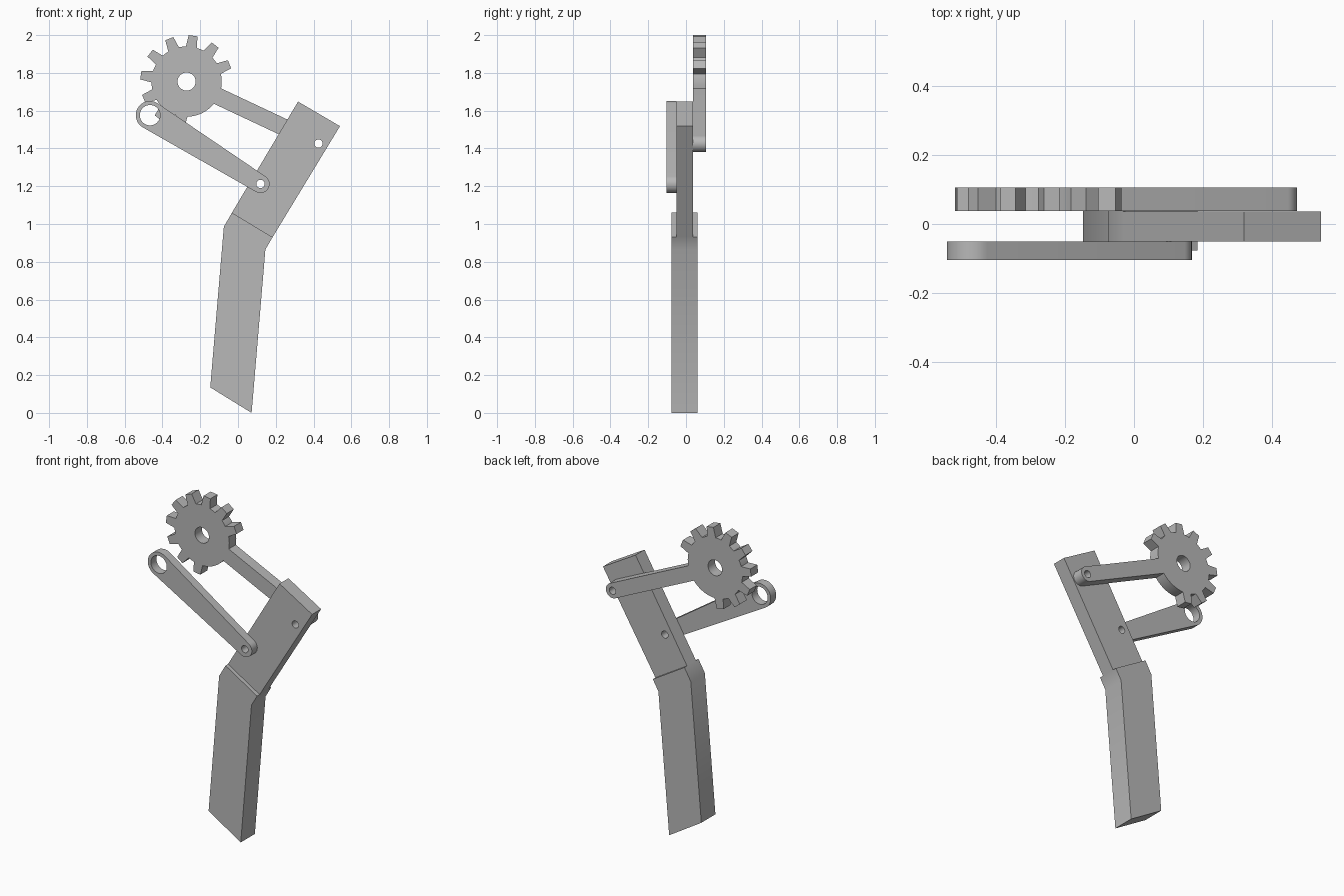
import bpy, bmesh
from math import radians, cos, sin, atan2, acos, asin, pi, hypot

cube = bpy.data.objects.get("Cube")
if cube:
    bpy.data.objects.remove(cube, do_unlink=True)

# One plain grey for everything
grey = bpy.data.materials.new("plain_grey")
grey.use_nodes = True
grey.diffuse_color = (0.48, 0.48, 0.48, 1)
grey.node_tree.nodes["Principled BSDF"].inputs["Base Color"].default_value = grey.diffuse_color


def arc(centre, r, start, end, steps):
    return [(centre[0] + r * cos(start + (end - start) * i / steps),
             centre[1] + r * sin(start + (end - start) * i / steps))
            for i in range(steps + 1)]


def hole(centre, r, steps=32):
    return arc(centre, r, 0, 2 * pi, steps)[:-1]


def plate(name, outline, holes, y_front, y_back):
    """Filled XZ outline with holes, given thickness along Y."""
    curve = bpy.data.curves.new(name, "CURVE")
    curve.dimensions = "2D"
    curve.fill_mode = "BOTH"
    curve.extrude = (y_back - y_front) / 2
    for loop in [outline] + holes:
        spline = curve.splines.new("POLY")
        spline.points.add(len(loop) - 1)
        for point, (x, z) in zip(spline.points, loop):
            point.co = (x, z, 0, 1)
        spline.use_cyclic_u = True
    obj = bpy.data.objects.new(name, curve)
    obj.rotation_euler.x = pi / 2
    obj.location.y = (y_front + y_back) / 2
    bpy.context.collection.objects.link(obj)
    bpy.ops.object.select_all(action="DESELECT")
    obj.select_set(True)
    bpy.context.view_layer.objects.active = obj
    bpy.ops.object.convert(target="MESH")
    obj = bpy.context.view_layer.objects.active
    bm = bmesh.new()
    bm.from_mesh(obj.data)
    bmesh.ops.remove_doubles(bm, verts=bm.verts, dist=0.0001)
    bmesh.ops.recalc_face_normals(bm, faces=bm.faces)
    bm.to_mesh(obj.data)
    bm.free()
    obj.data.materials.clear()
    obj.data.materials.append(grey)
    bpy.ops.object.shade_smooth_by_angle(angle=radians(30))
    return obj


lever_pivot = (0.119, 1.212)
gear_pivot = (0.426, 1.426)
joint_left, joint_right = (-0.032, 1.06), (0.183, 0.93)

# Bent handle
plate("handle", [(-0.147, 0.135), (0.072, 0), (0.145, 0.865), joint_right,
                 joint_left, (-0.075, 0.985)], [], -0.076, 0.061)

# Flat body with two pivot holes
plate("body_plate", [joint_left, joint_right, (0.54, 1.518), (0.318, 1.648)],
      [hole(lever_pivot, 0.022), hole(gear_pivot, 0.022)], -0.051, 0.036)

# Tapered front lever with a ring end
ring = (-0.466, 1.576)
big, small = 0.075, 0.048
dx, dz = lever_pivot[0] - ring[0], lever_pivot[1] - ring[1]
lean, tangent = atan2(dz, dx), acos((big - small) / hypot(dx, dz))
plate("front_lever",
      arc(ring, big, lean + tangent, lean - tangent + 2 * pi, 24)
      + arc(lever_pivot, small, lean - tangent, lean + tangent, 24),
      [hole(ring, 0.054), hole(lever_pivot, 0.022)], -0.104, -0.051)

# Part-toothed gear with its arm, in one outline
hub, root, tip, arm_r = (-0.272, 1.754), 0.186, 0.246, 0.045
lean = atan2(gear_pivot[1] - hub[1], gear_pivot[0] - hub[0])
spread = asin(arm_r / root)
half_base, half_tip = asin(0.03 / root), asin(0.023 / tip)
outline = []
angle = lean + spread
for k in range(9):
    mid = radians(22 + 30 * k)
    outline += arc(hub, root, angle, mid - half_base, 4)
    outline += arc(hub, tip, mid - half_tip, mid + half_tip, 1)
    angle = mid + half_base
outline += arc(hub, root, angle, lean - spread + 2 * pi, 10)
outline += arc(gear_pivot, arm_r, lean - pi / 2, lean + pi / 2, 20)
plate("gear_arm", outline, [hole(hub, 0.048), hole(gear_pivot, 0.022)], 0.038, 0.106)
